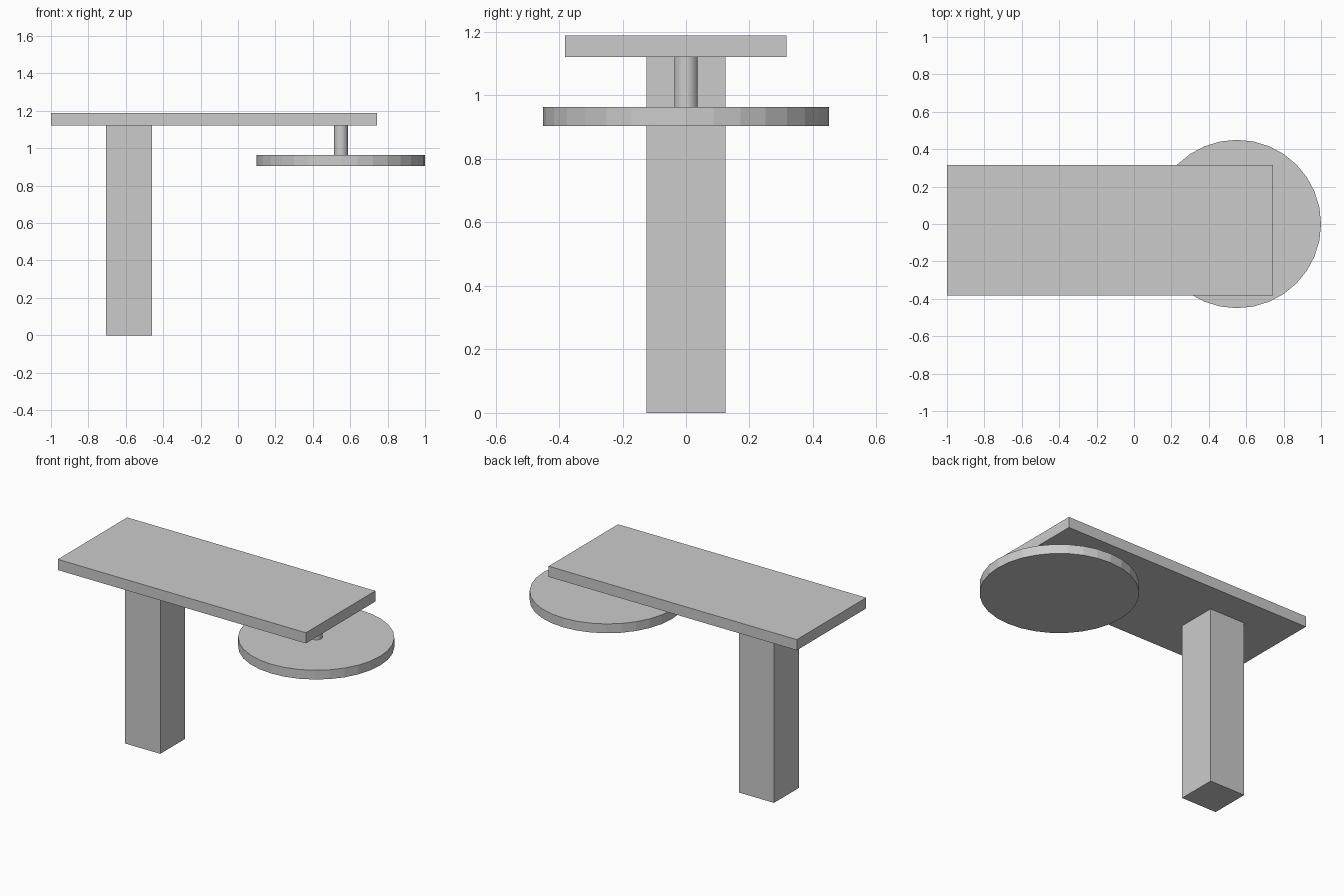
import bpy

if "Cube" in bpy.data.objects:
    bpy.data.objects.remove(bpy.data.objects["Cube"])


def box(name, x, y, z):
    """Box spanning the given (min, max) ranges."""
    spans = (x, y, z)
    bpy.ops.mesh.primitive_cube_add(size=1, location=[(a + b) / 2 for a, b in spans])
    ob = bpy.context.object
    ob.name = name
    ob.scale = [b - a for a, b in spans]
    bpy.ops.object.transform_apply(location=False, rotation=False, scale=True)
    return ob


def disc(name, centre, radius, z, sides=32):
    """Upright cylinder between two heights."""
    bpy.ops.mesh.primitive_cylinder_add(
        vertices=sides, radius=radius, depth=z[1] - z[0],
        location=(centre[0], centre[1], (z[0] + z[1]) / 2))
    ob = bpy.context.object
    ob.name = name
    return ob


TOP_UNDERSIDE = 1.121
PIVOT = (0.55, 0.0)

# Square supporting column
box("column", (-0.706, -0.459), (-0.125, 0.125), (0, TOP_UNDERSIDE))

# Cantilevered top slab
box("top_slab", (-1.0, 0.744), (-0.381, 0.316), (TOP_UNDERSIDE, 1.189))

# Thin hanger rod and the round plate it carries
disc("hanger_rod", PIVOT, 0.037, (0.963, TOP_UNDERSIDE))
disc("round_plate", PIVOT, 0.45, (0.904, 0.963))
